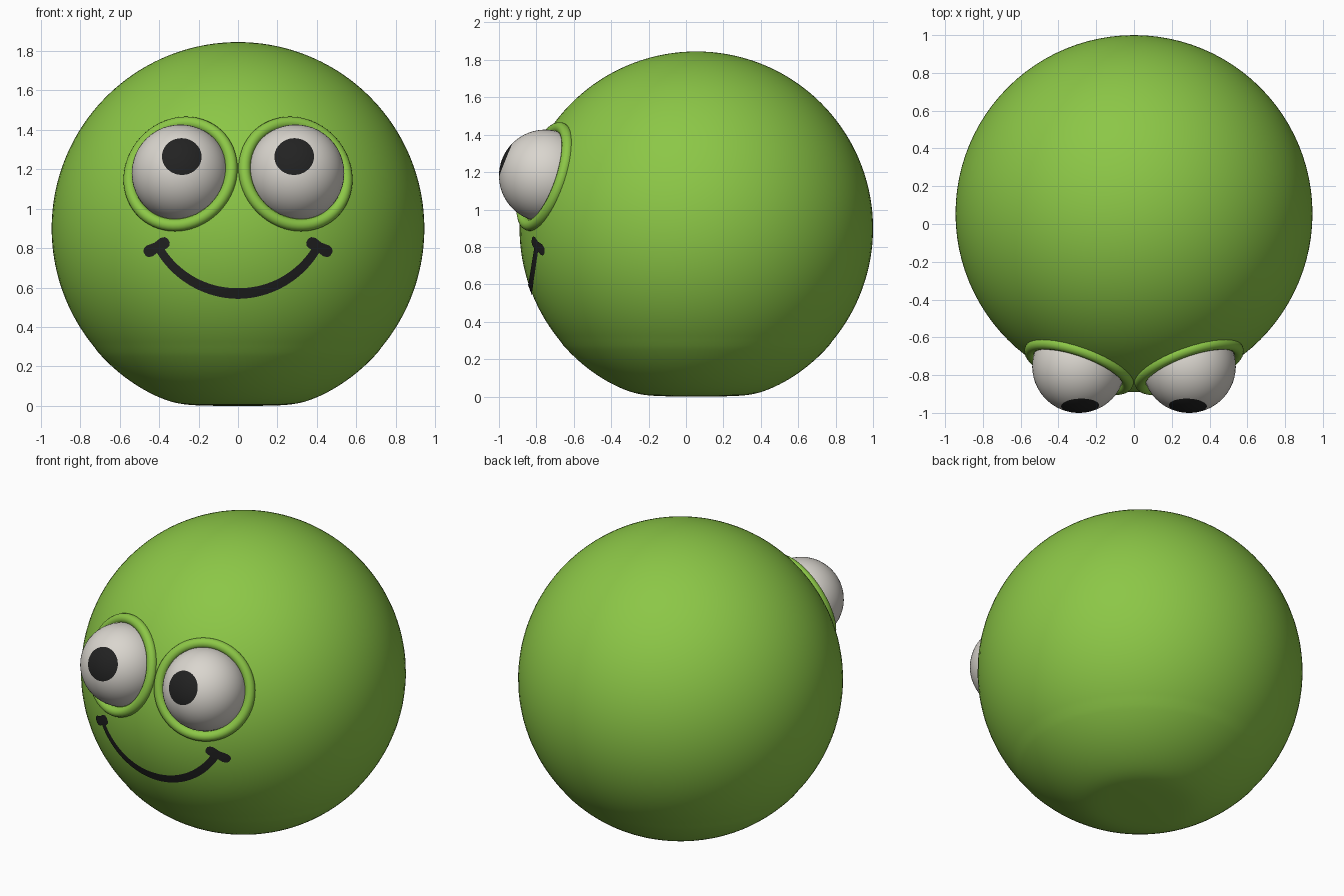
import bpy, bmesh, math
from mathutils import Vector

cube = bpy.data.objects.get("Cube")
if cube:
    bpy.data.objects.remove(cube, do_unlink=True)

BODY_C, BODY_R = Vector((0, 0.055, 0.9)), 0.945
EYE_R = 0.247


def material(name, rgb):
    m = bpy.data.materials.new(name)
    m.use_nodes = True
    m.diffuse_color = (*rgb, 1)
    m.node_tree.nodes["Principled BSDF"].inputs["Base Color"].default_value = (*rgb, 1)
    return m


green = material("leaf_green", (0.262, 0.57, 0.062))
white = material("warm_white", (0.70, 0.67, 0.62))
black = material("soft_black", (0.016, 0.016, 0.016))


def make_object(name, bm, *mats):
    for f in bm.faces:
        f.smooth = True
    mesh = bpy.data.meshes.new(name)
    bm.to_mesh(mesh)
    bm.free()
    for m in mats:
        mesh.materials.append(m)
    ob = bpy.data.objects.new(name, mesh)
    bpy.context.collection.objects.link(ob)
    return ob


def aim(ob, centre, direction):
    ob.location = centre
    ob.rotation_mode = 'QUATERNION'
    ob.rotation_quaternion = Vector(direction).to_track_quat('Z', 'Y')


# Ball body, softly flattened where it rests on the floor
bm = bmesh.new()
bmesh.ops.create_uvsphere(bm, u_segments=96, v_segments=96, radius=BODY_R)
for v in bm.verts:
    v.co += BODY_C
    z = v.co.z
    if z < 0.3:
        v.co.z = max(0, (z + math.sqrt(z * z + 0.0009)) / 2 - 0.0046)
make_object("body", bm, green)


# Eyeball whose pole points at the pupil; the rings nearest the pole are black
def eyeball(name, side):
    bm = bmesh.new()
    bmesh.ops.create_uvsphere(bm, u_segments=48, v_segments=30, radius=EYE_R)
    for f in bm.faces:
        polar = f.calc_center_median().angle(Vector((0, 0, 1)))
        f.material_index = 1 if polar < math.radians(24) else 0
    ob = make_object(name, bm, white, black)
    tilt = math.radians(22)
    aim(ob, (side * 0.292, -0.753, 1.18),
        (side * -0.03, -math.cos(tilt), math.sin(tilt)))


# Raised round rim seated on the body surface
def rim(name, side, major=0.273, minor=0.031, steps=64, sides=16):
    bm = bmesh.new()
    grid = []
    for i in range(steps):
        a = math.tau * i / steps
        ring = []
        for j in range(sides):
            b = math.tau * j / sides
            r = major + minor * math.cos(b)
            ring.append(bm.verts.new((r * math.cos(a), r * math.sin(a), minor * math.sin(b))))
        grid.append(ring)
    for i in range(steps):
        nxt = grid[(i + 1) % steps]
        for j in range(sides):
            k = (j + 1) % sides
            bm.faces.new((grid[i][j], nxt[j], nxt[k], grid[i][k]))
    ob = make_object(name, bm, green)
    normal = Vector((side * 0.322, -0.895, 0.305)).normalized()
    aim(ob, BODY_C + normal * 0.904, normal)


for label, side in (("left", 1), ("right", -1)):
    eyeball(label + "_eye", side)
    rim(label + "_eye_rim", side)


# Painted smile, laid out around an arc centre and wrapped onto the body
ARC_Z, ARC_R = 1.034, 0.464


def on_body(x, z, lift=0.004):
    depth = math.sqrt((BODY_R + lift) ** 2 - x * x - (z - BODY_C.z) ** 2)
    return Vector((x, BODY_C.y - depth, z))


def strip(bm, pairs):
    rows = [[bm.verts.new(on_body(*a.lerp(b, t))) for t in (0, 0.5, 1)] for a, b in pairs]
    for p, q in zip(rows, rows[1:]):
        for k in (0, 1):
            bm.faces.new((p[k], p[k + 1], q[k + 1], q[k]))


def polar(angle, radius):
    return Vector((radius * math.sin(angle), ARC_Z - radius * math.cos(angle)))


bm = bmesh.new()
end = math.radians(60)
pairs = []
for i in range(49):
    a = end * (i / 24 - 1)
    half = 0.027 - 0.006 * abs(a / end)
    pairs.append((polar(a, ARC_R + half), polar(a, ARC_R - half)))
strip(bm, pairs)

# Cross bars with swollen tips at the mouth corners
for side in (1, -1):
    middle = polar(side * math.radians(61), ARC_R + 0.008)
    along = polar(side * math.radians(61), 1) - Vector((0, ARC_Z))
    across = Vector((-along.y, along.x))
    pairs = []
    for t, half in ((-0.07, 0.012), (-0.06, 0.025), (-0.04, 0.031), (0, 0.025),
                    (0.04, 0.031), (0.06, 0.025), (0.07, 0.012)):
        centre = middle + along * t
        pairs.append((centre + across * half, centre - across * half))
    strip(bm, pairs)
bm.normal_update()
for f in bm.faces:
    if f.normal.dot(f.calc_center_median() - BODY_C) < 0:
        f.normal_flip()
make_object("smile", bm, black)
